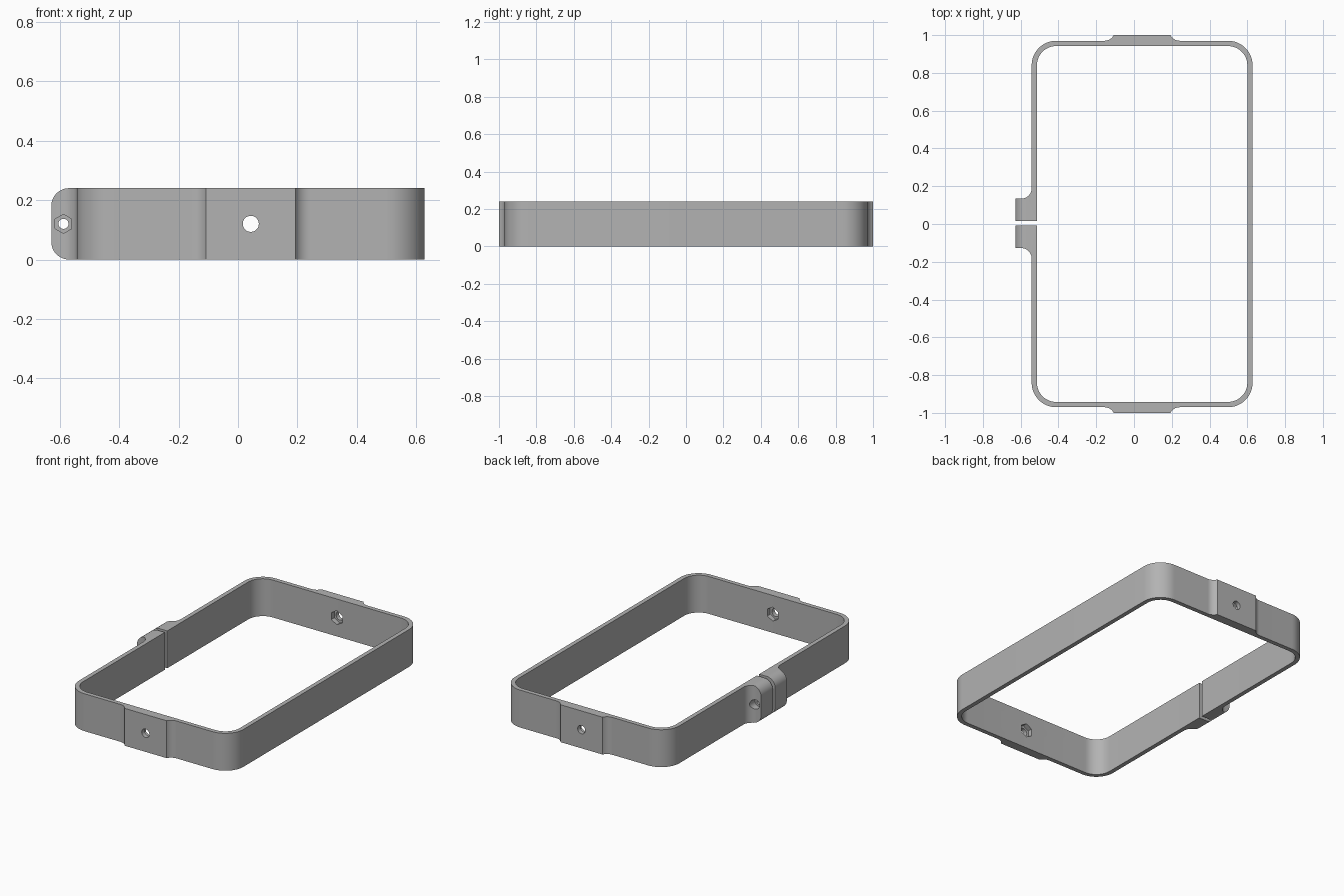
import bpy, bmesh
from math import sin, cos, pi, radians
from mathutils import Matrix

if "Cube" in bpy.data.objects:
    bpy.data.objects.remove(bpy.data.objects["Cube"])

HEIGHT, MID_X, MID_Z = 0.24, 0.043, 0.12
HALF_W, HALF_L, WALL, RADIUS = 0.585, 0.97, 0.028, 0.13
LUG_X, LUG_Y, GAP, LUG_LEN, FILLET = -0.628, 0.0035, 0.012, 0.131, 0.055

grey = bpy.data.materials.new("plain grey")
grey.use_nodes = True
grey.diffuse_color = (0.45, 0.45, 0.45, 1)
grey.node_tree.nodes["Principled BSDF"].inputs["Base Color"].default_value = grey.diffuse_color


def arc(cx, cy, r, start, end, steps=12):
    angles = [radians(start + (end - start) * i / steps) for i in range(steps + 1)]
    return [(cx + r * cos(a), cy + r * sin(a)) for a in angles]


def prism(name, points, depth, matrix=Matrix()):
    """Extrude a closed outline along local z."""
    bm = bmesh.new()
    face = bm.faces.new([bm.verts.new((x, y, 0)) for x, y in points])
    top = bmesh.ops.extrude_face_region(bm, geom=[face])["geom"]
    bmesh.ops.translate(bm, vec=(0, 0, depth),
                        verts=[v for v in top if isinstance(v, bmesh.types.BMVert)])
    bm.transform(matrix)
    bmesh.ops.recalc_face_normals(bm, faces=bm.faces)
    mesh = bpy.data.meshes.new(name)
    bm.to_mesh(mesh)
    bm.free()
    mesh.materials.append(grey)
    obj = bpy.data.objects.new(name, mesh)
    bpy.context.collection.objects.link(obj)
    return obj


def half_outline(side):
    """Outer and inner wall of one half, from the split to the plain long side."""
    corner_x, corner_y = HALF_W - RADIUS, HALF_L - RADIUS
    lug_end = LUG_LEN + LUG_Y * side
    gap_end = GAP + LUG_Y * side
    pad = arc(MID_X - 0.199, HALF_L + FILLET, FILLET, -90, -27, 8)
    outer = [(LUG_X, gap_end), (LUG_X, lug_end)]
    outer += arc(MID_X - HALF_W - FILLET, lug_end + FILLET, FILLET, -90, 0)
    outer += arc(MID_X - corner_x, corner_y, RADIUS, 180, 90)
    outer += pad + [(2 * MID_X - x, y) for x, y in reversed(pad)]
    outer += arc(MID_X + corner_x, corner_y, RADIUS, 90, 0)
    inner = arc(MID_X + corner_x, corner_y, RADIUS - WALL, 0, 90)
    inner += arc(MID_X - corner_x, corner_y, RADIUS - WALL, 90, 180)
    inner.append((MID_X - HALF_W + WALL, gap_end))
    return [[(x, y * side) for x, y in wall] for wall in (outer, inner)]


# Split band with clamp lugs and end pads
back_outer, back_inner = half_outline(1)
front_outer, front_inner = half_outline(-1)
band = prism("clamp_band", back_outer + front_outer[::-1] + front_inner[::-1] + back_inner, HEIGHT)


def cut(cutter):
    mod = band.modifiers.new("cut", "BOOLEAN")
    mod.operation, mod.solver, mod.object = "DIFFERENCE", "EXACT", cutter
    bpy.context.view_layer.objects.active = band
    bpy.ops.object.modifier_apply(modifier=mod.name)
    bpy.data.objects.remove(cutter)


def drill(x, y0, y1, r, sides):
    """Round or hexagonal hole along y, hexagons with a point up."""
    place = Matrix.Translation((x, y1, MID_Z)) @ Matrix.Rotation(pi / 2, 4, "X")
    cut(prism("drill", arc(0, 0, r, 90, 450, sides)[:-1], y1 - y0, place))


# Rounded upper and lower lug corners
for flip in (1, -1):
    r = 0.06
    shape = [(LUG_X - 0.02, r), (LUG_X - 0.02, -0.02), (LUG_X + r, -0.02)]
    shape += arc(LUG_X + r, r, r, 270, 180)
    if flip < 0:
        shape = [(x, HEIGHT - z) for x, z in shape]
    cut(prism("corner", shape, 0.6,
              Matrix.Translation((0, 0.3, 0)) @ Matrix.Rotation(pi / 2, 4, "X")))

# Pad holes with hexagonal nut pockets on the inside
drill(MID_X, -1.1, -0.9, 0.027, 32)
drill(MID_X, 0.9, 1.1, 0.027, 32)
drill(MID_X, -0.972, -0.9, 0.045, 6)
drill(MID_X, 0.9, 0.972, 0.045, 6)

# Lug bolt hole, nut pocket in front and round bolt head seat at the back
drill(-0.587, -0.3, 0.3, 0.017, 32)
drill(-0.587, -0.3, -0.09, 0.032, 6)
drill(-0.587, 0.095, 0.3, 0.03, 32)

bpy.ops.object.select_all(action="DESELECT")
band.select_set(True)
bpy.context.view_layer.objects.active = band
bpy.ops.object.shade_smooth_by_angle(angle=radians(25))
